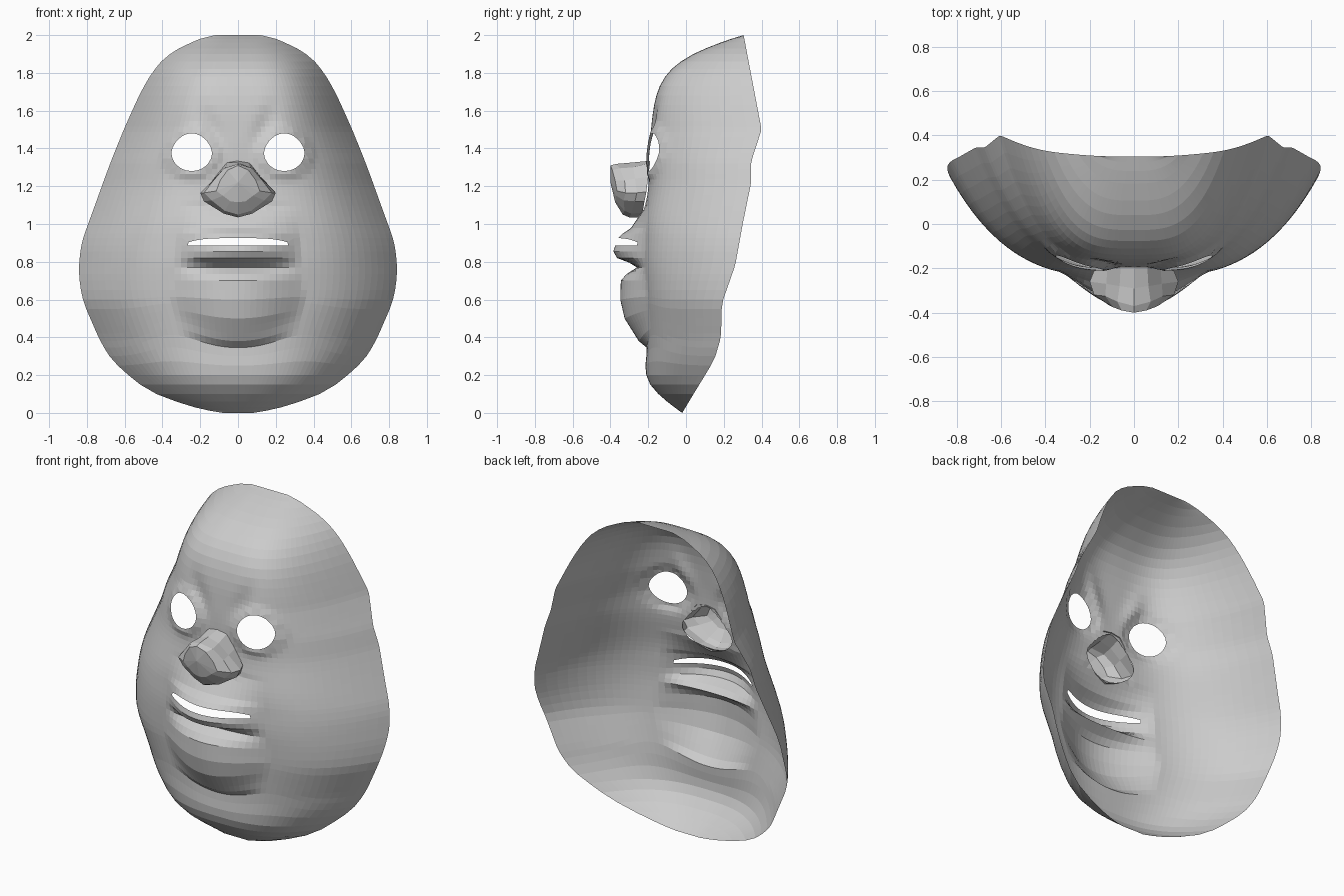
import bpy, bmesh, math

if "Cube" in bpy.data.objects:
    bpy.data.objects.remove(bpy.data.objects["Cube"])


def lerp(table, v):
    for (a, fa), (b, fb) in zip(table, table[1:]):
        if v <= b:
            return fa + (fb - fa) * max(0, (v - a) / (b - a))
    return table[-1][1]


def soft(table, v):
    # rounded interpolation, exact at both ends
    d = min(.05, v, 2 - v)
    return sum(lerp(table, v + k * d / 2) for k in (-2, -1, 0, 1, 2)) / 5


# Profiles by height: half width, rim depth, plain face depth, mouth and chin depth
WIDTH = [(0, .08), (.03, .26), (.105, .465), (.27, .665), (.38, .73), (.6, .825), (.75, .845),
         (.9, .83), (1.05, .775), (1.3, .685), (1.5, .605), (1.7, .515), (1.82, .445),
         (1.91, .36), (1.97, .25), (2, .12)]
RIM = [(0, -.02), (.1, .04), (.28, .15), (.4, .185), (.58, .19), (.78, .26), (1, .3),
       (1.22, .345), (1.33, .345), (1.5, .4), (2, .305)]
FACE = [(0, -.02), (.05, -.09), (.12, -.175), (.2, -.22), (.35, -.205), (.5, -.215), (.8, -.24),
        (1, -.235), (1.2, -.2), (1.4, -.195), (1.6, -.175), (1.7, -.155), (1.8, -.105),
        (1.88, -.01), (1.95, .14), (2, .305)]
MOUTH = [(.345, -.2), (.38, -.25), (.5, -.325), (.6, -.348), (.7, -.345), (.735, -.315),
         (.77, -.26), (.795, -.3), (.82, -.365), (.855, -.385), (.885, -.375), (.925, -.36),
         (.95, -.335), (.98, -.29), (1.04, -.25), (1.1, -.21)]
POWER = [(0, 2.4), (.3, 3), (.6, 3.4), (1, 3.4), (1.4, 3.4), (1.75, 3.6), (2, 3)]


def eye_rho(x, z):
    dx, dz = abs(x) - .245, z - 1.38
    # slightly narrower towards the top
    return math.hypot(dx / (.108 - .15 * max(0, dz)), dz / .1)


def nose_rho(x, z):
    dz = z - 1.17
    return math.hypot(x / (.17 if dz < 0 else .17 - .5 * dz), dz / (.155 if dz > 0 else .12))


def chin_lift(x, z):
    # the chin's lower edge rises to the sides
    bend = lerp([(.2, 0), (.345, 1), (.42, 1), (.65, 0)], z)
    return .9 * x * x * math.exp(-(x / .42) ** 4) * bend


def depth(x, z, row=None):
    t = min(1, abs(x) / soft(WIDTH, z))
    c, r = soft(FACE, z), lerp(RIM, z)
    y = c + (r - c) * t ** soft(POWER, z)
    # lips and chin
    row = z if row is None else row
    if .345 < row < 1.1:
        reach = lerp([(.345, .31), (.6, .36), (.8, .33)], row)
        fall = max(0, 1 - (x / reach) ** 2) ** 1.4
        y += min(.01, lerp(MOUTH, row) - soft(FACE, row)) * fall
    # eye sockets with a brow above
    e = eye_rho(x, z)
    y -= .018 * math.exp(-((e - 1.1) / .3) ** 2)
    u = abs(x) - (.1 + .4 * (z - 1.42))
    y += .015 * math.exp(-(u / .05) ** 2 - ((z - 1.52) / .1) ** 2)
    return y


def finish(bm, name):
    bmesh.ops.recalc_face_normals(bm, faces=bm.faces)
    me = bpy.data.meshes.new(name)
    bm.to_mesh(me)
    bm.free()
    ob = bpy.data.objects.new(name, me)
    bpy.context.collection.objects.link(ob)
    return ob


# Face shell: rows of points across the outline
rows = [0, .012, .03, .06, .1, .15, .2, .25, .3, .345, .38, .42, .46, .5, .55, .6, .65, .7,
        .735, .77, .795, .82, .855, .885, .925, .95, .98, 1.01]
rows += [1.04 + .028 * i for i in range(19)]
rows += [1.58, 1.63, 1.68, 1.73, 1.78, 1.82, 1.86, 1.9, 1.93, 1.96, 1.98, 1.992, 2]
N = 25
bm = bmesh.new()
grid = []
for row in rows:
    w = soft(WIDTH, row)
    # the upper lip droops towards the mouth corners
    droop = .018 if row == .925 else 0
    line = []
    for i in range(-N, N + 1):
        x = w * i / N
        z = row + chin_lift(x, row) - droop * (x / .25) ** 4 * (abs(x) < .27)
        line.append(bm.verts.new((x, depth(x, z, row), z)))
    grid.append(line)
for a, b in zip(grid, grid[1:]):
    for i in range(2 * N):
        bm.faces.new((a[i], a[i + 1], b[i + 1], b[i]))


def cut_hole(rho, centre):
    inside = [f for f in bm.faces
              if rho(f.calc_center_median().x, f.calc_center_median().z) < 1]
    touched = {v for f in inside for v in f.verts}
    bmesh.ops.delete(bm, geom=inside, context='FACES')
    for v in touched:
        if v.is_valid:
            cx, cz = centre
            cx = math.copysign(cx, v.co.x)
            k = 1 / rho(v.co.x, v.co.z)
            v.co.x = cx + (v.co.x - cx) * k
            v.co.z = cz + (v.co.z - cz) * k
            v.co.y = depth(v.co.x, v.co.z)


# Eye, nose and mouth openings
cut_hole(eye_rho, (.245, 1.38))
cut_hole(nose_rho, (0, 1.17))
slit = [f for f in bm.faces if .885 < f.calc_center_median().z < .915
        and abs(f.calc_center_median().x) < .255]
bmesh.ops.delete(bm, geom=slit, context='FACES')
finish(bm, "mask_face")

# Nose: half outlines (x, y, z) lofted from the face to the tip
half_rings = [
    [(0, -.19, 1.335), (.06, -.19, 1.325), (.12, -.2, 1.25), (.18, -.21, 1.17),
     (.17, -.22, 1.12), (.08, -.23, 1.06), (0, -.24, 1.035)],
    [(0, -.29, 1.325), (.065, -.28, 1.3), (.125, -.27, 1.24), (.2, -.26, 1.165),
     (.18, -.27, 1.12), (.075, -.29, 1.055), (0, -.3, 1.035)],
    [(0, -.37, 1.318), (.075, -.35, 1.295), (.13, -.325, 1.23), (.18, -.32, 1.165),
     (.14, -.33, 1.125), (.07, -.325, 1.07), (0, -.335, 1.05)],
    [(0, -.4, 1.31), (.055, -.39, 1.285), (.095, -.375, 1.23), (.115, -.365, 1.175),
     (.08, -.37, 1.15), (.04, -.37, 1.12), (0, -.375, 1.115)],
]
bm = bmesh.new()
loops = []
for half in half_rings:
    full = half + [(-x, y, z) for x, y, z in half[-2:0:-1]]
    loops.append([bm.verts.new(p) for p in full])
for a, b in zip(loops, loops[1:]):
    for i in range(len(a)):
        j = (i + 1) % len(a)
        bm.faces.new((a[i], a[j], b[j], b[i]))
tip = bm.verts.new((0, -.4, 1.22))
for i, v in enumerate(loops[-1]):
    bm.faces.new((v, loops[-1][(i + 1) % len(loops[-1])], tip))
finish(bm, "nose")
